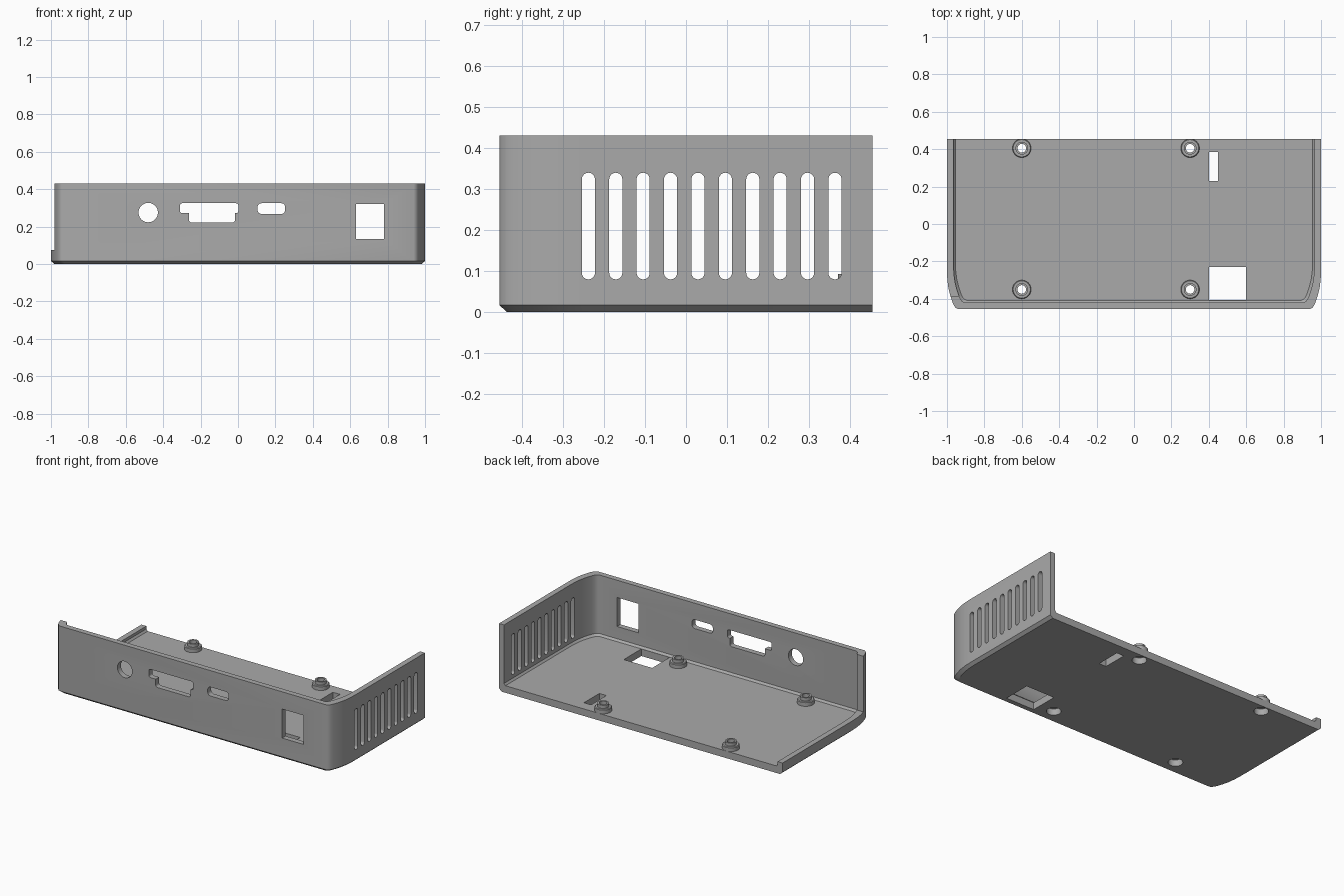
import bpy, bmesh, math
from mathutils import Matrix

cube = bpy.data.objects.get("Cube")
if cube:
    bpy.data.objects.remove(cube, do_unlink=True)

grey = bpy.data.materials.new("plain grey")
grey.use_nodes = True
grey.diffuse_color = (0.4, 0.4, 0.4, 1)
grey.node_tree.nodes["Principled BSDF"].inputs["Base Color"].default_value = (0.4, 0.4, 0.4, 1)

FRONT, BACK, FLOOR, HEIGHT, LIP = -0.455, 0.455, 0.045, 0.43, 0.075


def outline(half, front, back):
    """Flat back and a front whose corners sweep inwards."""
    corner = [(0, 0.2), (0.002, 0.155), (0.008, 0.11), (0.018, 0.07), (0.03, 0.035),
              (0.038, 0.018), (0.047, 0.006), (0.06, 0)]
    right = [(half, back)] + [(half - dx, front + dy) for dx, dy in corner]
    return right + [(-x, y) for x, y in reversed(right)]


def finish(bm, name):
    bmesh.ops.recalc_face_normals(bm, faces=bm.faces)
    mesh = bpy.data.meshes.new(name)
    bm.to_mesh(mesh)
    bm.free()
    mesh.materials.append(grey)
    ob = bpy.data.objects.new(name, mesh)
    bpy.context.collection.objects.link(ob)
    return ob


def loft(name, sections):
    """Skin a solid through rings of 3D points."""
    bm = bmesh.new()
    rings = [[bm.verts.new(p) for p in ring] for ring in sections]
    for a, b in zip(rings, rings[1:]):
        for i in range(len(a)):
            j = (i + 1) % len(a)
            bm.faces.new((a[i], a[j], b[j], b[i]))
    bm.faces.new(rings[0])
    bm.faces.new(rings[-1])
    return finish(bm, name)


def layers(name, *specs):
    return loft(name, [[(x, y, z) for x, y in outline(h, f, b)] for h, f, b, z in specs])


def box(x0, x1, y0, y1, z0, z1):
    ring = [(x0, y0), (x1, y0), (x1, y1), (x0, y1)]
    return loft("cutter", [[(x, y, z) for x, y in ring] for z in (z0, z1)])


def rounded(u0, u1, v0, v1, r, n=6):
    """Rounded rectangle in a plane."""
    pts = []
    for k, (u, v) in enumerate([(u1 - r, v1 - r), (u0 + r, v1 - r), (u0 + r, v0 + r), (u1 - r, v0 + r)]):
        for i in range(n + 1):
            a = (k + i / n) * math.pi / 2
            pts.append((u + r * math.cos(a), v + r * math.sin(a)))
    return pts


def front_cut(pts):
    return loft("cutter", [[(u, y, v) for u, v in pts] for y in (-0.6, -0.36)])


def cylinder(x, y, r, z0, z1):
    ring = [(x + r * math.cos(i * math.pi / 16), y + r * math.sin(i * math.pi / 16)) for i in range(32)]
    return loft("cutter", [[(u, v, z) for u, v in ring] for z in (z0, z1)])


def cut(target, cutter):
    mod = target.modifiers.new("cut", 'BOOLEAN')
    mod.operation, mod.solver, mod.object = 'DIFFERENCE', 'EXACT', cutter
    bpy.context.view_layer.objects.active = target
    bpy.ops.object.modifier_apply(modifier=mod.name)
    bpy.data.objects.remove(cutter, do_unlink=True)


def smooth(ob):
    bpy.ops.object.select_all(action='DESELECT')
    ob.select_set(True)
    bpy.context.view_layer.objects.active = ob
    bpy.ops.object.shade_smooth_by_angle(angle=math.radians(30))


# Tray with chamfered underside, hollowed and open at the back
tray = layers("case_tray", (0.982, FRONT + 0.018, BACK, 0), (1, FRONT, BACK, 0.016), (1, FRONT, BACK, HEIGHT))
cut(tray, layers("cutter", (0.955, -0.408, 0.6, FLOOR), (0.965, -0.42, 0.6, FLOOR + 0.012), (0.965, -0.42, 0.6, 0.6)))

# Left side drops to a low lip
cut(tray, box(-1.2, -0.9, -0.385, 0.6, LIP, 0.6))

# Front openings: round socket, stepped port, small port, square port
cut(tray, front_cut(rounded(-0.532, -0.428, 0.223, 0.327, 0.052)))
cut(tray, front_cut(rounded(-0.31, 0.002, 0.272, 0.325, 0.012)))
cut(tray, front_cut(rounded(-0.262, -0.016, 0.222, 0.3, 0.014)))
cut(tray, front_cut(rounded(0.105, 0.252, 0.268, 0.325, 0.02)))
cut(tray, front_cut([(0.63, 0.135), (0.78, 0.135), (0.78, 0.32), (0.63, 0.32)]))

# Ventilation slots in the right-hand wall
for i in range(10):
    c = -0.238 + i * 0.0668
    slot = rounded(c - 0.016, c + 0.016, 0.079, 0.339, 0.0159)
    cut(tray, loft("cutter", [[(x, u, v) for u, v in slot] for x in (0.9, 1.1)]))

# Floor openings
cut(tray, box(0.4, 0.6, -0.407, -0.23, -0.1, 0.12))
cut(tray, box(0.4, 0.45, 0.23, 0.385, -0.1, 0.12))

# Stepped hollow standoffs over screw recesses
profile = [(0.05, 0.04), (0.05, 0.068), (0.046, 0.072), (0.034, 0.072), (0.034, 0.092), (0.023, 0.092), (0.023, 0.04)]
for side, x in (("left", 0.3), ("right", -0.6)):
    for end, y in (("front", -0.35), ("back", 0.405)):
        cut(tray, cylinder(x, y, 0.042, -0.1, 0.06))
        bm = bmesh.new()
        verts = [bm.verts.new((r, 0, z)) for r, z in profile]
        edges = [bm.edges.new((verts[i - 1], verts[i])) for i in range(len(verts))]
        bmesh.ops.spin(bm, geom=verts + edges, axis=(0, 0, 1), cent=(0, 0, 0), angle=math.tau, steps=32)
        bmesh.ops.remove_doubles(bm, verts=bm.verts, dist=0.0005)
        bm.transform(Matrix.Translation((x, y, 0)))
        smooth(finish(bm, f"{end}_{side}_standoff"))

smooth(tray)
